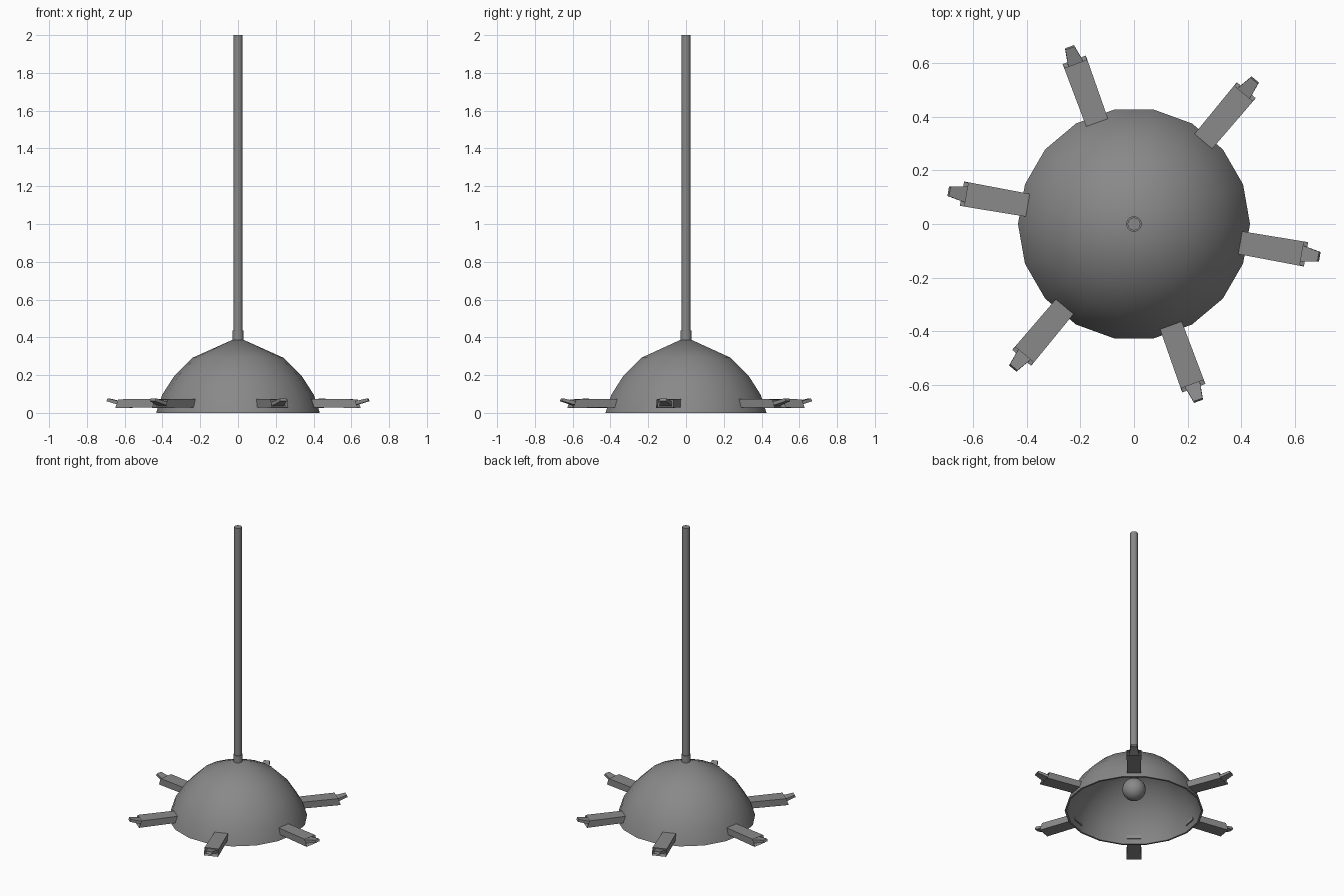
import bpy, bmesh, math
from mathutils import Matrix

old = bpy.data.objects.get("Cube")
if old:
    bpy.data.objects.remove(old, do_unlink=True)

grey = bpy.data.materials.new("mid_grey")
grey.use_nodes = True
colour = (0.25, 0.25, 0.25, 1)
grey.diffuse_color = colour
grey.node_tree.nodes["Principled BSDF"].inputs["Base Color"].default_value = colour


def finish(name, bm, smooth=None):
    bmesh.ops.recalc_face_normals(bm, faces=bm.faces)
    mesh = bpy.data.meshes.new(name)
    bm.to_mesh(mesh)
    bm.free()
    mesh.materials.append(grey)
    obj = bpy.data.objects.new(name, mesh)
    bpy.context.collection.objects.link(obj)
    if smooth:
        bpy.ops.object.select_all(action="DESELECT")
        obj.select_set(True)
        bpy.context.view_layer.objects.active = obj
        bpy.ops.object.shade_smooth_by_angle(angle=math.radians(smooth))
    return obj


def lathe(name, profile, sides, smooth=50):
    """Spin a radius/height profile round the z axis."""
    bm = bmesh.new()
    verts = [bm.verts.new((r, 0, z)) for r, z in profile]
    edges = [bm.edges.new(pair) for pair in zip(verts, verts[1:])]
    bmesh.ops.spin(bm, geom=verts + edges, cent=(0, 0, 0), axis=(0, 0, 1),
                   angle=math.tau, steps=sides, use_duplicate=False)
    bmesh.ops.remove_doubles(bm, verts=bm.verts, dist=0.0005)
    return finish(name, bm, smooth)


def block(bm, near, far):
    """Six-sided block between two end sections (r bottom, r top, half width, z low, z high)."""
    rings = []
    for rb, rt, w, lo, hi in (near, far):
        rings.append([bm.verts.new(p) for p in
                      ((rb, -w, lo), (rb, w, lo), (rt, w, hi), (rt, -w, hi))])
    a, b = rings
    for i in range(4):
        j = (i + 1) % 4
        bm.faces.new((a[i], a[j], b[j], b[i]))
    bm.faces.new(a[::-1])
    return bm.faces.new(b)


# Thin open dome: outer skin, rim, inner skin
outer = [(0, 0.40), (0.24, 0.292), (0.337, 0.196), (0.402, 0.095), (0.433, 0)]
inner = [(0.421, 0), (0.39, 0.092), (0.327, 0.188), (0.232, 0.281), (0, 0.386)]
lathe("dome_shade", outer + inner, 18)

# Hanging rod, collar and bulb
lathe("rod", [(0, 0.2), (0.024, 0.2), (0.024, 2), (0, 2)], 16)
lathe("collar", [(0, 0.385), (0.029, 0.385), (0.029, 0.435), (0, 0.435)], 16)
bm = bmesh.new()
bmesh.ops.create_uvsphere(bm, u_segments=24, v_segments=16, radius=0.073,
                          matrix=Matrix.Translation((0, 0, 0.153)))
finish("bulb", bm, 60)

# Six hollow-ended arms, each with an upturned tongue
for k in range(6):
    turn = Matrix.Rotation(math.radians(60 * k - 10), 4, "Z")
    bm = bmesh.new()
    end = block(bm, (0.397, 0.397, 0.043, 0.03, 0.074), (0.652, 0.636, 0.046, 0.026, 0.072))
    bmesh.ops.recalc_face_normals(bm, faces=bm.faces)
    bmesh.ops.inset_region(bm, faces=[end], thickness=0.007)
    bmesh.ops.translate(bm, verts=end.verts, vec=(-0.03, 0, 0))
    bm.transform(turn)
    finish(f"arm_{k + 1}", bm)

    bm = bmesh.new()
    block(bm, (0.615, 0.615, 0.034, 0.036, 0.058), (0.704, 0.698, 0.018, 0.062, 0.077))
    bm.transform(turn)
    finish(f"arm_tongue_{k + 1}", bm)
